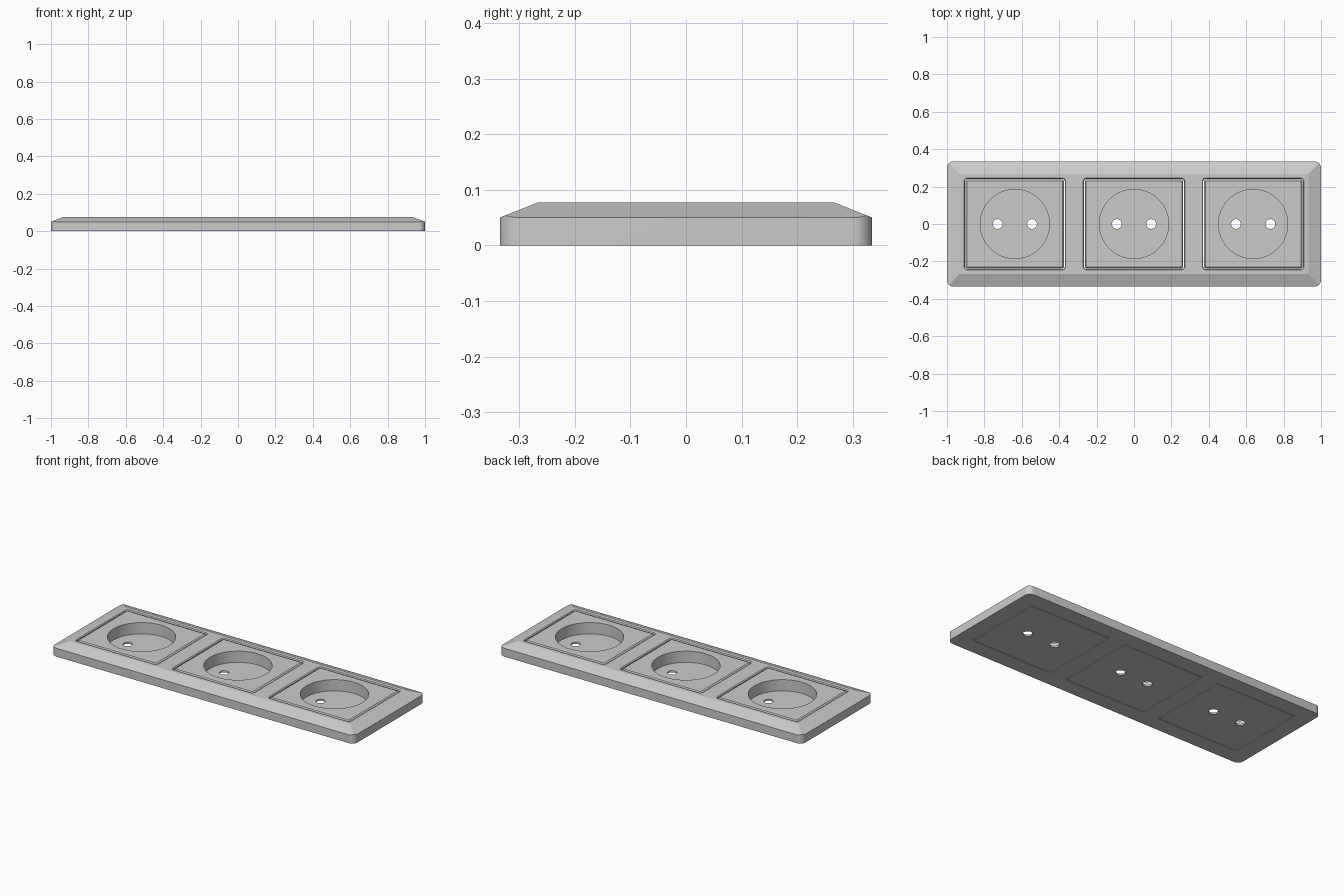
import bpy, bmesh, math

if "Cube" in bpy.data.objects:
    bpy.data.objects.remove(bpy.data.objects["Cube"])

TOP = 0.077
CENTRES = (-0.637, 0.0, 0.637)


def outline(hx, hy, r, seg=8):
    """Rounded rectangle, counter-clockwise."""
    if r == 0:
        return [(hx, hy), (-hx, hy), (-hx, -hy), (hx, -hy)]
    pts = []
    for k, (sx, sy) in enumerate(((1, 1), (-1, 1), (-1, -1), (1, -1))):
        for i in range(seg + 1):
            a = math.pi / 2 * (k + i / seg)
            pts.append((sx * (hx - r) + r * math.cos(a), sy * (hy - r) + r * math.sin(a)))
    return pts


def circle(r, n):
    return [(r * math.cos(2 * math.pi * i / n), r * math.sin(2 * math.pi * i / n)) for i in range(n)]


def loft(name, layers, x=0.0):
    """Solid through a stack of (outline, z) layers."""
    bm = bmesh.new()
    rings = [[bm.verts.new((px + x, py, z)) for px, py in pts] for pts, z in layers]
    bm.faces.new(rings[0][::-1])
    bm.faces.new(rings[-1])
    n = len(rings[0])
    for a, b in zip(rings, rings[1:]):
        for i in range(n):
            j = (i + 1) % n
            bm.faces.new((a[i], a[j], b[j], b[i]))
    mesh = bpy.data.meshes.new(name)
    bm.to_mesh(mesh)
    bm.free()
    ob = bpy.data.objects.new(name, mesh)
    bpy.context.collection.objects.link(ob)
    return ob


def boolean(ob, tool, op='DIFFERENCE'):
    """Apply a boolean and discard the cutter."""
    bpy.context.view_layer.objects.active = ob
    m = ob.modifiers.new('cut', 'BOOLEAN')
    m.operation, m.object, m.solver = op, tool, 'EXACT'
    bpy.ops.object.modifier_apply(modifier=m.name)
    bpy.data.objects.remove(tool, do_unlink=True)


def smooth(ob):
    bpy.ops.object.select_all(action='DESELECT')
    ob.select_set(True)
    bpy.context.view_layer.objects.active = ob
    bpy.ops.object.shade_smooth_by_angle(angle=math.radians(20))


# Surround: sloped-edge plate with rounded vertical corners
frame = loft('frame', [(outline(1.0, 0.335, 0), 0), (outline(1.0, 0.335, 0), 0.05),
                       (outline(0.932, 0.267, 0), TOP)])
boolean(frame, loft('corner_cutter', [(outline(1.0, 0.335, 0.035), -0.1),
                                      (outline(1.0, 0.335, 0.035), 0.2)]), 'INTERSECT')

# Three openings, slightly flared at the top
for x in CENTRES:
    boolean(frame, loft('opening_cutter', [
        (outline(0.267, 0.241, 0.014), -0.05), (outline(0.267, 0.241, 0.014), TOP - 0.005),
        (outline(0.272, 0.246, 0.019), TOP), (outline(0.272, 0.246, 0.019), TOP + 0.05)], x))
smooth(frame)

# Socket inserts: bevelled plate, round well, two pin holes
for n, x in enumerate(CENTRES, 1):
    insert = loft(f'socket_insert_{n}', [
        (outline(0.263, 0.237, 0.010), 0), (outline(0.263, 0.237, 0.010), TOP - 0.007),
        (outline(0.256, 0.230, 0.003), TOP)], x)
    boolean(insert, loft('well_cutter', [(circle(0.185, 64), 0.01), (circle(0.185, 64), 0.2)], x))
    for s in (-1, 1):
        boolean(insert, loft('pin_cutter', [(circle(0.026, 32), -0.1), (circle(0.026, 32), 0.05)],
                             x + s * 0.092))
    smooth(insert)
